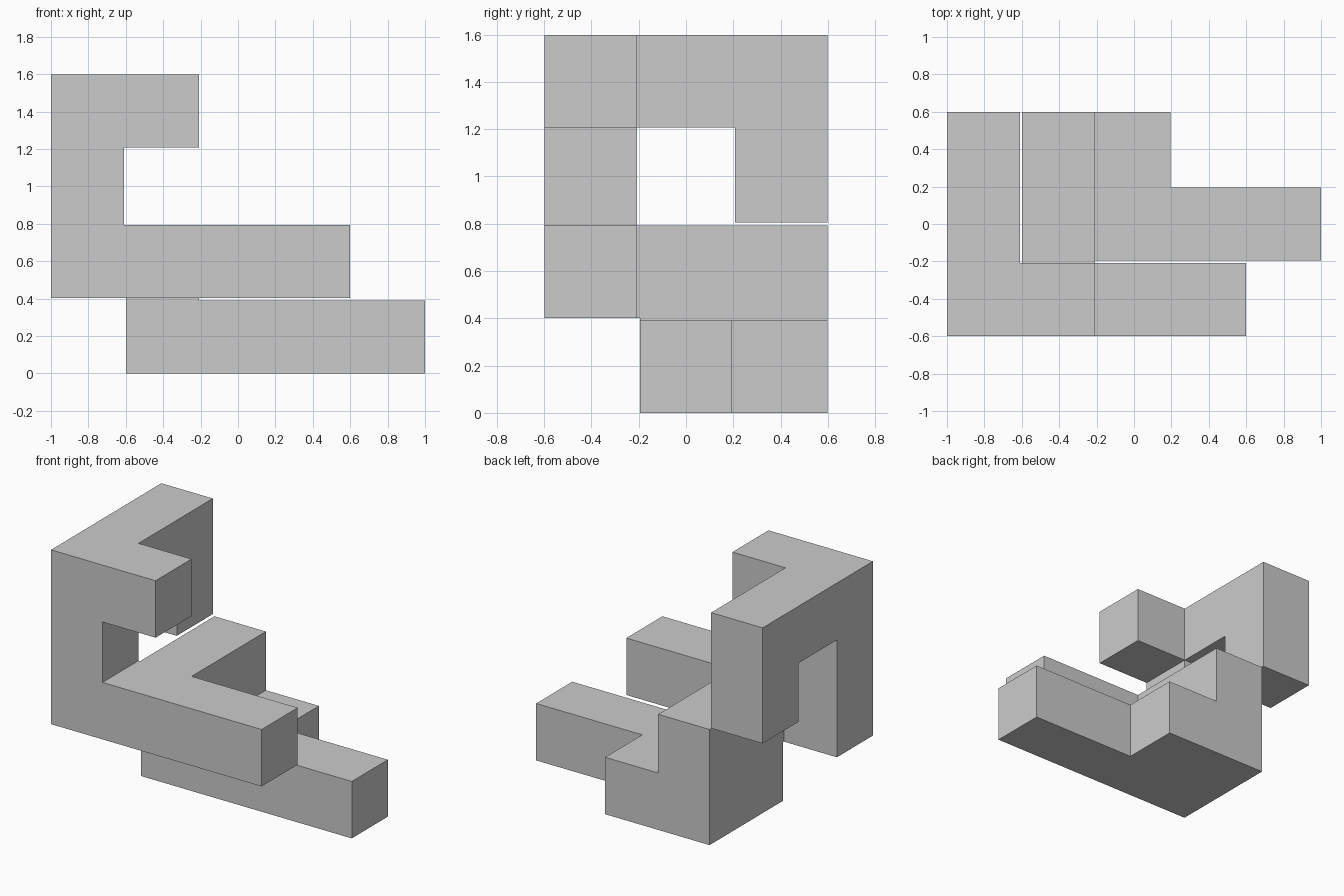
import bpy, bmesh
from itertools import product
from mathutils import Vector

if "Cube" in bpy.data.objects:
    bpy.data.objects.remove(bpy.data.objects["Cube"])

GAP = 0.006                    # clearance trimmed from every outer face
U = (2 + 2 * GAP) / 5          # cell size
SIZE = (5, 3, 4)

# Bars of the puzzle piece as inclusive cell ranges: x, y, z
BARS = [
    ((1, 4), (1, 1), (0, 0)),  # long floor beam
    ((1, 2), (2, 2), (0, 0)),  # floor step at the back
    ((1, 1), (1, 2), (1, 1)),  # raised block
    ((0, 3), (0, 0), (1, 1)),  # front beam
    ((0, 0), (0, 0), (1, 3)),  # corner column
    ((0, 1), (0, 0), (3, 3)),  # short top stub
    ((0, 0), (0, 2), (3, 3)),  # top arm
    ((0, 0), (2, 2), (2, 3)),  # hanging leg
]
cells = {c for bar in BARS for c in product(*(range(a, b + 1) for a, b in bar))}


def filled(f):
    # Even fine indices are cell cores, odd ones the clearance between two cells
    spans = [(i // 2,) if i % 2 == 0 else (i // 2, i // 2 + 1) for i in f]
    return all(c in cells for c in product(*spans))


def coord(n, axis):
    p = (n // 2) * U + (U - GAP if n % 2 else GAP)
    return p - (GAP if axis == 2 else SIZE[axis] * U / 2)


# Outer skin of the piece
bm = bmesh.new()
for f in product(*(range(2 * n - 1) for n in SIZE)):
    if not filled(f):
        continue
    for axis, side in product(range(3), (0, 1)):
        near = list(f)
        near[axis] += 2 * side - 1
        if filled(near):
            continue
        b, c = (axis + 1) % 3, (axis + 2) % 3
        quad = []
        for db, dc in ((0, 0), (1, 0), (1, 1), (0, 1)):
            n = list(f)
            n[axis] += side
            n[b] += db
            n[c] += dc
            quad.append(bm.verts.new(Vector([coord(n[k], k) for k in range(3)])))
        bm.faces.new(quad if side else quad[::-1])

# Weld and merge flat areas into single faces
bmesh.ops.remove_doubles(bm, verts=bm.verts[:], dist=1e-4)
bmesh.ops.dissolve_limit(bm, angle_limit=0.01, verts=bm.verts[:], edges=bm.edges[:])
mesh = bpy.data.meshes.new("puzzle_piece")
bm.to_mesh(mesh)
bm.free()
bpy.context.collection.objects.link(bpy.data.objects.new("puzzle_piece", mesh))
